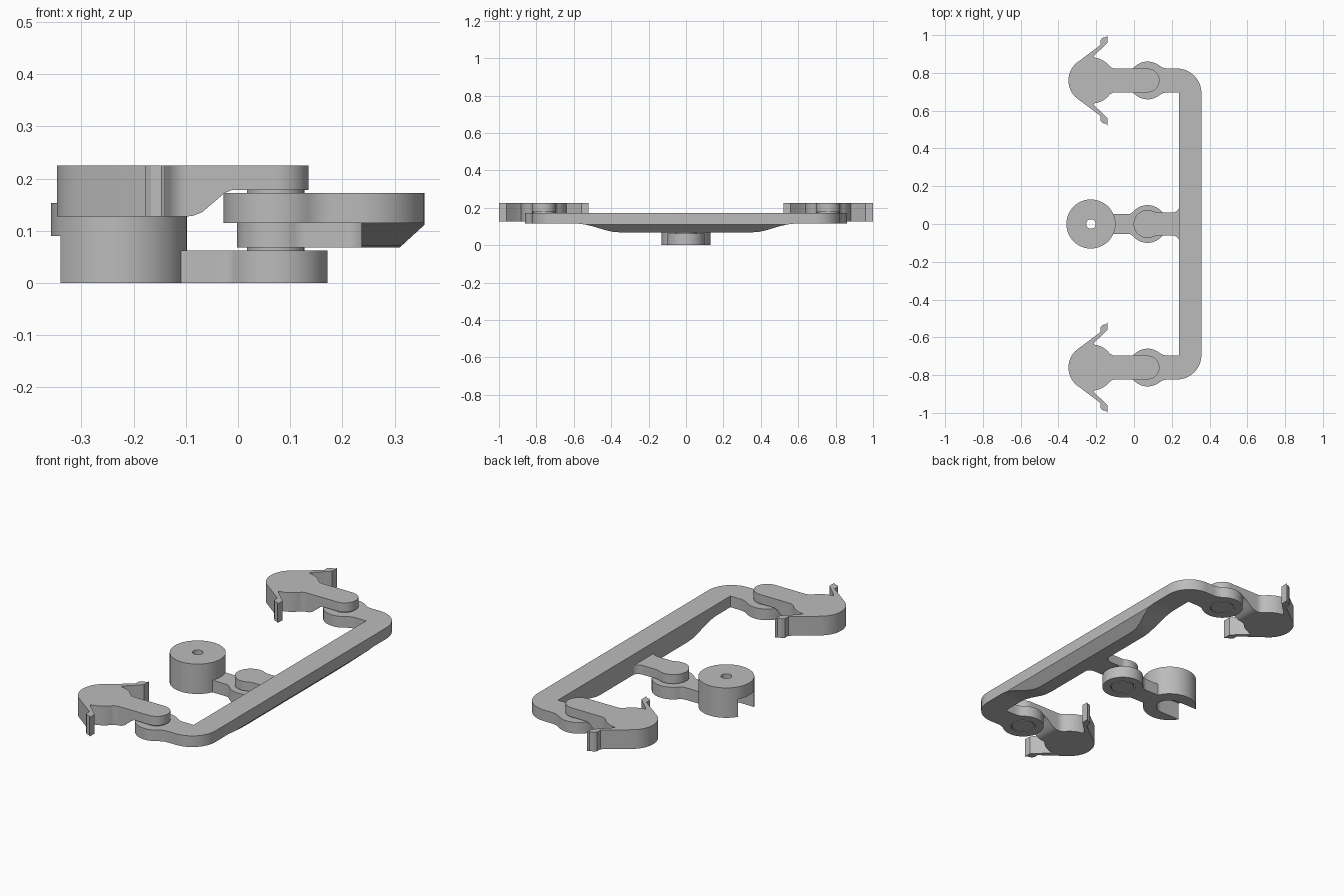
import bpy, bmesh, math
from mathutils import Vector

if "Cube" in bpy.data.objects:
    bpy.data.objects.remove(bpy.data.objects["Cube"], do_unlink=True)

grey = bpy.data.materials.new("plain grey")
grey.use_nodes = True
COLOUR = (0.5, 0.5, 0.5, 1)
grey.diffuse_color = COLOUR
grey.node_tree.nodes["Principled BSDF"].inputs["Base Color"].default_value = COLOUR

PIVOT_X, PIN_R, HOLE_R, HUB_R = 0.072, 0.055, 0.06, 0.1
SIDE_Y = 0.76      # distance of the outer pivots from the middle
SOCKET_X = -0.228


def arc(cx, cy, r, start, end, n=16):
    angles = [math.radians(start + (end - start) * i / n) for i in range(n + 1)]
    return [(cx + r * math.cos(a), cy + r * math.sin(a)) for a in angles]


def neck(r, h, f, start=180):
    """Upper half of a round hub blending into a straight neck along +x."""
    dx = math.sqrt((r + f) ** 2 - (h + f) ** 2)
    t = math.degrees(math.atan2(h + f, dx))
    return arc(0, 0, r, start, t, 24) + arc(dx, h + f, f, t + 180, 270, 8)[1:]


def mirrored(half):
    """Close a half outline by reflecting it over the x axis."""
    return half + [(x, -y) for x, y in reversed(half) if abs(y) > 1e-6]


def moved(points, dx, dy=0, sx=1, sy=1):
    return [(x * sx + dx, y * sy + dy) for x, y in points]


def prism(name, outline, low, high, axis="z"):
    """Extrude a 2D outline along the given axis."""
    place = {"z": lambda u, v: (u, v, low), "y": lambda u, v: (u, low, v),
             "x": lambda u, v: (low, u, v)}[axis]
    bm = bmesh.new()
    face = bm.faces.new([bm.verts.new(place(u, v)) for u, v in outline])
    new = bmesh.ops.extrude_face_region(bm, geom=[face])["geom"]
    shift = Vector([high - low if axis == a else 0 for a in "xyz"])
    bmesh.ops.translate(bm, vec=shift, verts=[g for g in new if isinstance(g, bmesh.types.BMVert)])
    bmesh.ops.recalc_face_normals(bm, faces=bm.faces)
    mesh = bpy.data.meshes.new(name)
    bm.to_mesh(mesh)
    bm.free()
    ob = bpy.data.objects.new(name, mesh)
    bpy.context.collection.objects.link(ob)
    mesh.materials.append(grey)
    return ob


def disc(name, x, y, r, low, high):
    return prism(name, arc(x, y, r, 0, 360, 48)[:-1], low, high)


def activate(ob):
    bpy.ops.object.select_all(action="DESELECT")
    ob.select_set(True)
    bpy.context.view_layer.objects.active = ob


def cut(ob, cutter):
    cutter.hide_render = True
    mod = ob.modifiers.new("cut", "BOOLEAN")
    mod.operation, mod.solver, mod.object = "DIFFERENCE", "EXACT", cutter
    activate(ob)
    bpy.ops.object.modifier_apply(modifier=mod.name)
    bpy.data.objects.remove(cutter, do_unlink=True)


def smooth(ob):
    activate(ob)
    bpy.ops.object.shade_smooth_by_angle(angle=math.radians(30))


# Long bar with a hub at each end
hub = moved(neck(HUB_R, 0.063, 0.08), PIVOT_X)
inner = [(x, SIDE_Y - y) for x, y in reversed(hub)]
outer = [(x, SIDE_Y + y) for x, y in hub[1:]]
half = [(0.237, SIDE_Y - 0.063)] + inner + outer + arc(0.227, 0.693, 0.13, 90, 0)
bar = prism("long_bar", half + [(x, -y) for x, y in reversed(half)], 0.115, 0.172)
for side in (-1, 1):
    cut(bar, disc("hole_cutter", PIVOT_X, side * SIDE_Y, HOLE_R, 0.1, 0.165))
smooth(bar)

# Keel below the bar, bevelled on its outer edge
KEEL = [(0.58, 0.115), (0.545, 0.111), (0.5, 0.101), (0.43, 0.08), (0.39, 0.071), (0.35, 0.068)]
keel = prism("bar_keel", KEEL + [(-y, z) for y, z in reversed(KEEL)], 0.237, 0.357, "x")
cut(keel, prism("bevel_cutter", [(0.31, 0.068), (0.357, 0.111), (0.4, 0.15), (0.4, 0.02), (0.26, 0.022)],
                -1, 1, "y"))
smooth(keel)

# Middle tongue, flaring where it meets the bar
half = moved(neck(0.074, 0.06, 0.05), PIVOT_X) + arc(0.202, 0.1, 0.04, 270, 360, 8) + [(0.26, 0.1)]
smooth(prism("middle_tongue", mirrored(half), 0.068, 0.115))
smooth(disc("middle_pin", PIVOT_X, 0, PIN_R, 0, 0.07))

# Lower arm joining the middle pivot to the socket
half = moved(neck(HUB_R, 0.052, 0.04) + [(0.212, 0.052)], PIVOT_X, sx=-1)
arm = prism("lower_arm", mirrored(half), 0, 0.062)
cut(arm, disc("hole_cutter", PIVOT_X, 0, HOLE_R, -0.01, 0.055))
smooth(arm)

# Round socket with a top hole and a slot open to the far side
socket = disc("round_socket", SOCKET_X, 0, 0.13, 0, 0.153)
cut(socket, disc("hole_cutter", SOCKET_X, 0, 0.025, 0.05, 0.2))
slot = arc(SOCKET_X, 0, 0.065, -90, 90, 24) + [(-0.5, 0.065), (-0.5, -0.065)]
cut(socket, prism("slot_cutter", slot, -0.02, 0.09))
smooth(socket)

# Barbed clips: round nose, swept prongs and a raised arm over the hub
nose = arc(0, 0, 0.122, 180, 130, 10)
prong = [(0.047, 0.187), (0.047, 0.213), (0.058, 0.225), (0.078, 0.23), (0.085, 0.24),
         (0.085, 0.2), (0.063, 0.178), (0.02, 0.138)]
head = moved(nose + prong + neck(0.122, 0.063, 0.045, 86), -0.225)
half = head + arc(PIVOT_X, 0, 0.063, 90, 0, 12)
UNDER = [(-0.1, 0.127), (-0.085, 0.129), (-0.068, 0.136), (-0.04, 0.16), (-0.026, 0.172), (-0.012, 0.178)]
for side, label in ((-1, "front"), (1, "back")):
    y = side * SIDE_Y
    clip = prism(label + "_clip", moved(mirrored(half), 0, y), 0.127, 0.225)
    cut(clip, prism("under_cutter", UNDER + [(0.2, 0.178), (0.2, 0.1), (-0.1, 0.1)],
                    y - 0.2, y + 0.2, "y"))
    smooth(clip)
    smooth(disc(label + "_pin", PIVOT_X, y, PIN_R, 0.115, 0.18))
